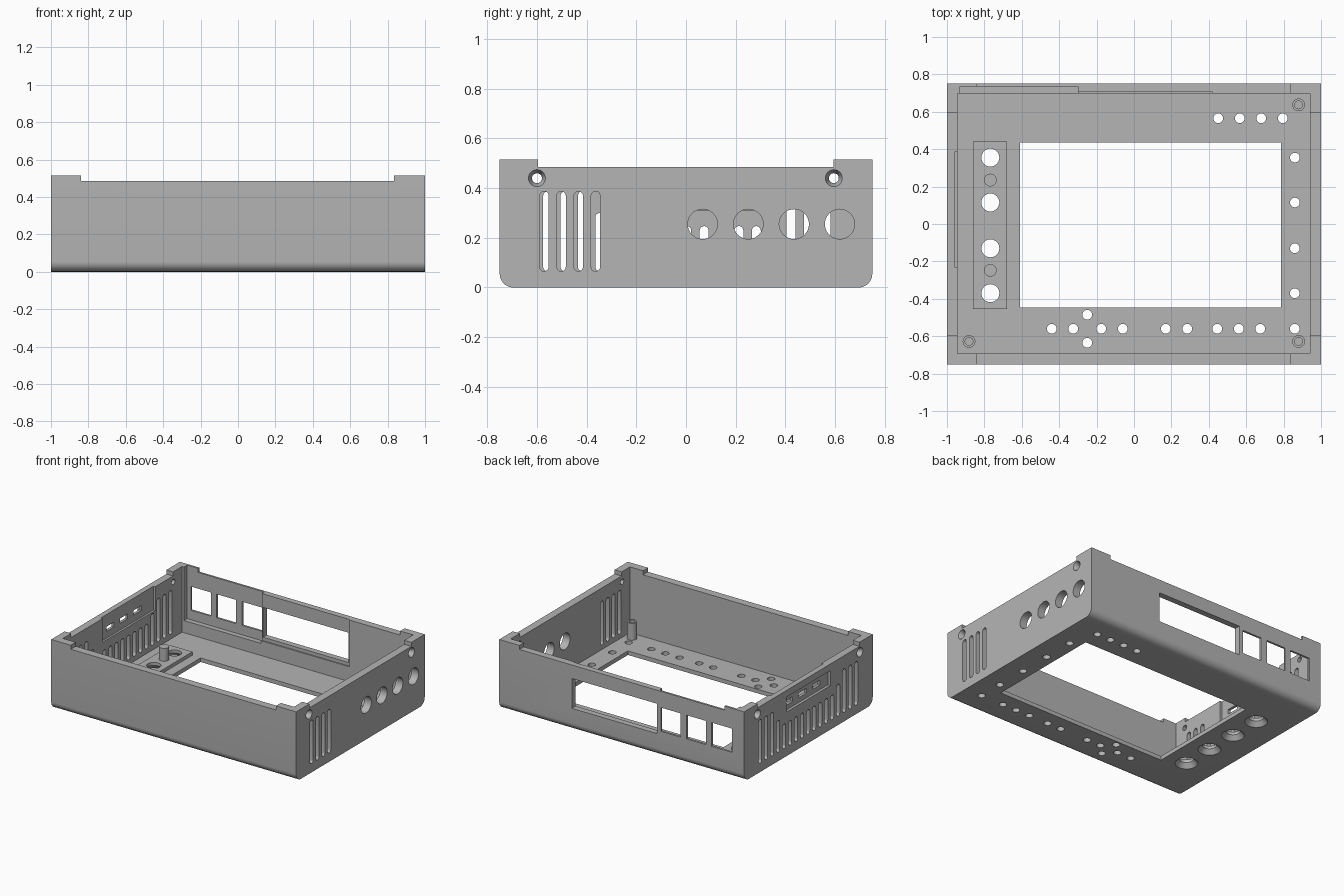
import bpy, bmesh, math
from mathutils import Vector

cube = bpy.data.objects.get("Cube")
if cube:
    bpy.data.objects.remove(cube, do_unlink=True)

GREY = (0.46, 0.46, 0.46, 1.0)
mat = bpy.data.materials.new("matte grey")
mat.use_nodes = True
mat.diffuse_color = GREY
mat.node_tree.nodes["Principled BSDF"].inputs["Base Color"].default_value = GREY


def rect(u0, u1, v0, v1):
    return [(u0, v0), (u1, v0), (u1, v1), (u0, v1)]


def circle(u, v, r, n=32):
    return [(u + r * math.cos(2 * math.pi * i / n), v + r * math.sin(2 * math.pi * i / n)) for i in range(n)]


def slot(u, v0, v1, w):
    """Upright slot outline with round ends."""
    r, n = w / 2, 10
    arc = [math.pi * i / n for i in range(n + 1)]
    top = [(u + r * math.cos(a), v1 - r + r * math.sin(a)) for a in arc]
    return top + [(u - r * math.cos(a), v0 + r - r * math.sin(a)) for a in arc]


def place(axis, d, u, v):
    return Vector({"x": (d, u, v), "y": (u, d, v), "z": (u, v, d)}[axis])


def make(name, parts):
    """Mesh object from prisms (axis, start, end, outline[, end outline])."""
    bm = bmesh.new()
    for axis, a, b, outline, *end in parts:
        low = [bm.verts.new(place(axis, a, *p)) for p in outline]
        high = [bm.verts.new(place(axis, b, *p)) for p in (end[0] if end else outline)]
        bm.faces.new(low[::-1])
        bm.faces.new(high)
        for i in range(len(low)):
            j = (i + 1) % len(low)
            bm.faces.new((low[i], low[j], high[j], high[i]))
    bmesh.ops.recalc_face_normals(bm, faces=bm.faces)
    mesh = bpy.data.meshes.new(name)
    bm.to_mesh(mesh)
    bm.free()
    mesh.materials.append(mat)
    obj = bpy.data.objects.new(name, mesh)
    bpy.context.scene.collection.objects.link(obj)
    return obj


def combine(target, parts, operation="DIFFERENCE"):
    tool = make("cutter", parts)
    tool.hide_render = True
    mod = target.modifiers.new("cut", "BOOLEAN")
    mod.operation, mod.object, mod.solver = operation, tool, "EXACT"
    bpy.context.view_layer.update()
    result = bpy.data.meshes.new_from_object(target.evaluated_get(bpy.context.evaluated_depsgraph_get()))
    target.modifiers.clear()
    target.data = result
    bpy.data.objects.remove(tool, do_unlink=True)


# Outer shell with rounded lower front and back edges
W, D, H, R = 1.0, 0.75, 0.515, 0.055
FLOOR, RIM = 0.03, 0.485
quarter = [math.pi / 2 * i / 10 for i in range(11)]
profile = [(-D + R - R * math.cos(a), R - R * math.sin(a)) for a in quarter]
profile += [(D - R + R * math.sin(a), R - R * math.cos(a)) for a in quarter]
profile += [(D, H), (-D, H)]
case = make("case_shell", [("x", -W, W, profile)])

# Hollow inside, then lower the rim between the raised corners
combine(case, [("z", FLOOR, 1, rect(-0.945, 0.942, -0.692, 0.698))])
combine(case, [("z", RIM, 1, rect(-0.84, 0.835, -0.9, 0.9))])
combine(case, [("z", RIM, 1, rect(-1.2, 1.2, -0.595, 0.593))])

# Thickened button strip on the floor
combine(case, [("z", 0.01, 0.055, rect(-0.86, -0.68, -0.455, 0.44))], "UNION")

# Recesses inside the back wall and on both faces of the left-hand port wall
combine(case, [
    ("y", 0.65, 0.735, rect(-0.93, -0.30, 0.12, 0.6)),
    ("x", -0.9, -0.96, rect(-0.23, 0.385, 0.31, 0.6)),
    ("x", -1.1, -0.98, rect(-0.255, 0.255, 0.325, 0.435)),
])
combine(case, [("y", 0.65, 0.706, rect(-0.3, 0.42, 0.14, 0.6))])

# Floor: display window, lamp holes and button holes
small = [(x, -0.56) for x in (-0.44, -0.325, -0.175, -0.06, 0.17, 0.285, 0.445, 0.56, 0.675, 0.86)]
small += [(-0.25, -0.485), (-0.25, -0.635)]
small += [(0.86, y) for y in (0.355, 0.115, -0.13, -0.37)]
small += [(x, 0.565) for x in (0.45, 0.565, 0.68, 0.795)]
buttons = [(-0.768, y) for y in (0.355, 0.115, -0.13, -0.37)]
floor_cuts = [("z", -0.1, 0.2, rect(-0.61, 0.787, -0.447, 0.435))]
floor_cuts += [("z", -0.1, 0.2, circle(x, y, 0.026, 20)) for x, y in small]
floor_cuts += [("z", -0.1, 0.2, circle(x, y, 0.048)) for x, y in buttons]
combine(case, floor_cuts)
combine(case, [("z", -0.01, 0.035, circle(x, y, 0.085), circle(x, y, 0.046)) for x, y in buttons])

# Back wall: wide window and three square sockets
squares = [(-0.48, -0.32), (-0.69, -0.53), (-0.90, -0.735)]
combine(case, [("y", 0.6, 0.9, rect(-0.29, 0.407, 0.165, 0.385))]
        + [("y", 0.6, 0.9, rect(a, b, 0.19, 0.365)) for a, b in squares])

# Right wall (+x): vents and round sockets
right_cuts = [("x", 0.9, 1.1, slot(-0.571 + 0.069 * i, 0.065, 0.387, 0.036)) for i in range(4)]
right_cuts += [("x", 0.9, 1.1, circle(0.067 + 0.184 * i, 0.255, 0.06)) for i in range(4)]

# Opposite wall: long vents at the ends, short ones under the ports
left_cuts = []
for i in range(17):
    y = -0.557 + 0.07 * i
    top = 0.387 if i < 3 or i > 13 else (0.3 if i in (3, 13) else 0.247)
    left_cuts.append(("x", -1.1, -0.9, slot(y, 0.065, top, 0.036)))
left_cuts += [("x", -1.1, -0.9, rect(y - 0.045, y + 0.045, 0.36, 0.395)) for y in (-0.12, 0.04, 0.2)]

# Countersunk corner screw holes on both side walls
sinks = []
for y in (-0.6, 0.595):
    right_cuts.append(("x", 0.9, 1.1, circle(y, 0.44, 0.02, 24)))
    left_cuts.append(("x", -1.1, -0.9, circle(y, 0.44, 0.02, 24)))
    for s in (-1, 1):
        sinks.append(("x", s * 1.01, s * 0.965, circle(y, 0.44, 0.039, 24), circle(y, 0.44, 0.018, 24)))
combine(case, right_cuts + left_cuts)
combine(case, sinks)

# Drilled corner standoffs and solid posts on the button strip
posts = []
for i, (x, y) in enumerate([(0.88, 0.637), (0.88, -0.628), (-0.882, -0.628)]):
    post = make(f"corner_standoff_{i + 1}", [("z", 0.02, 0.155, circle(x, y, 0.034, 24))])
    combine(post, [("z", 0.06, 0.3, circle(x, y, 0.021, 24))])
    posts.append(post)
for i, y in enumerate((0.235, -0.248)):
    posts.append(make(f"strip_post_{i + 1}", [("z", 0.02, 0.15, circle(-0.768, y, 0.034, 24))]))

# Smooth curved surfaces, crisp edges elsewhere
bpy.ops.object.select_all(action="DESELECT")
for obj in [case] + posts:
    obj.select_set(True)
bpy.context.view_layer.objects.active = case
bpy.ops.object.shade_smooth_by_angle(angle=math.radians(30))
